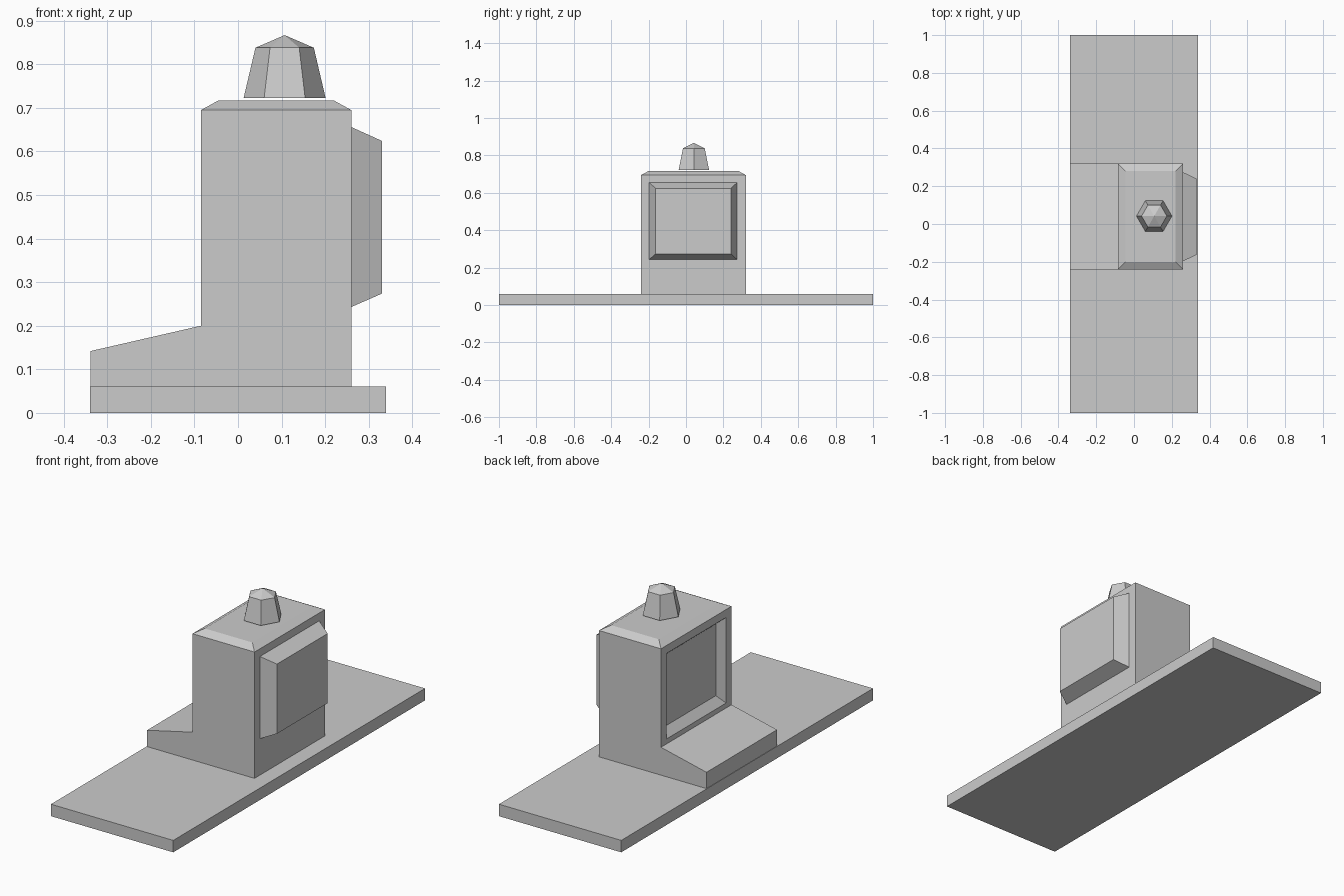
import bpy, bmesh
from math import pi, cos, sin

cube = bpy.data.objects.get("Cube")
if cube:
    bpy.data.objects.remove(cube, do_unlink=True)

grey = bpy.data.materials.new("plain grey")
grey.use_nodes = True
colour = (0.6, 0.6, 0.6, 1)
grey.diffuse_color = colour
grey.node_tree.nodes["Principled BSDF"].inputs["Base Color"].default_value = colour


def finish(name, bm, fix_normals=True):
    if fix_normals:
        bmesh.ops.recalc_face_normals(bm, faces=bm.faces)
    mesh = bpy.data.meshes.new(name)
    bm.to_mesh(mesh)
    bm.free()
    mesh.materials.append(grey)
    obj = bpy.data.objects.new(name, mesh)
    bpy.context.collection.objects.link(obj)
    return obj


def loft(name, rings):
    """Skin a list of equal-length point rings and cap both ends."""
    bm = bmesh.new()
    loops = [[bm.verts.new(p) for p in ring] for ring in rings]
    n = len(loops[0])
    for a, b in zip(loops, loops[1:]):
        for i in range(n):
            j = (i + 1) % n
            bm.faces.new((a[i], a[j], b[j], b[i]))
    bm.faces.new(loops[0])
    bm.faces.new(loops[-1])
    return finish(name, bm)


def rect_z(z, x0, x1, y0, y1):
    return [(x0, y0, z), (x1, y0, z), (x1, y1, z), (x0, y1, z)]


def rect_x(x, y0, y1, z0, z1):
    return [(x, y0, z0), (x, y1, z0), (x, y1, z1), (x, y0, z1)]


LEFT, RIGHT, FRONT, BACK = -0.085, 0.26, -0.24, 0.32

# Long flat base
loft("base_plate", [rect_z(z, -0.34, 0.34, -1, 1) for z in (0, 0.06)])

# Upright housing with a chamfered top
housing = loft("housing", [
    rect_z(0.06, LEFT, RIGHT, FRONT, BACK),
    rect_z(0.695, LEFT, RIGHT, FRONT, BACK),
    rect_z(0.717, LEFT + 0.04, RIGHT - 0.04, FRONT + 0.04, BACK - 0.04)])

# Sunken screen in the side above the shelf
screen_cutter = loft("screen_cutter", [
    rect_x(LEFT - 0.035, -0.23, 0.31, 0.185, 0.685),
    rect_x(LEFT + 0.035, -0.165, 0.245, 0.265, 0.625)])
screen_cutter.hide_render = True
cut = housing.modifiers.new("screen", "BOOLEAN")
cut.operation = "DIFFERENCE"
cut.solver = "EXACT"
cut.object = screen_cutter
bpy.context.view_layer.objects.active = housing
bpy.ops.object.modifier_apply(modifier=cut.name)
bpy.data.objects.remove(screen_cutter, do_unlink=True)

# Sloping shelf below the screen
shelf = [(-0.338, 0.06), (LEFT, 0.06), (LEFT, 0.2), (-0.338, 0.142)]
loft("shelf", [[(x, y, z) for x, z in shelf] for y in (FRONT, BACK)])

# Tapered casing on the opposite side
loft("rear_casing", [
    rect_x(RIGHT, -0.197, 0.274, 0.243, 0.656),
    rect_x(0.331, -0.163, 0.24, 0.274, 0.624)])

# Six-sided cap with a low point, just above the housing


def hexagon(radius, z):
    return [(0.107 + radius * cos(i * pi / 3), 0.042 + radius * sin(i * pi / 3), z)
            for i in range(6)]


cap = loft("top_cap", [hexagon(0.094, 0.723), hexagon(0.067, 0.838)])
bm = bmesh.new()
bm.from_mesh(cap.data)
top = max(bm.faces, key=lambda f: f.calc_center_median().z)
for v in bmesh.ops.poke(bm, faces=[top])["verts"]:
    v.co.z = 0.867
bm.to_mesh(cap.data)
bm.free()
